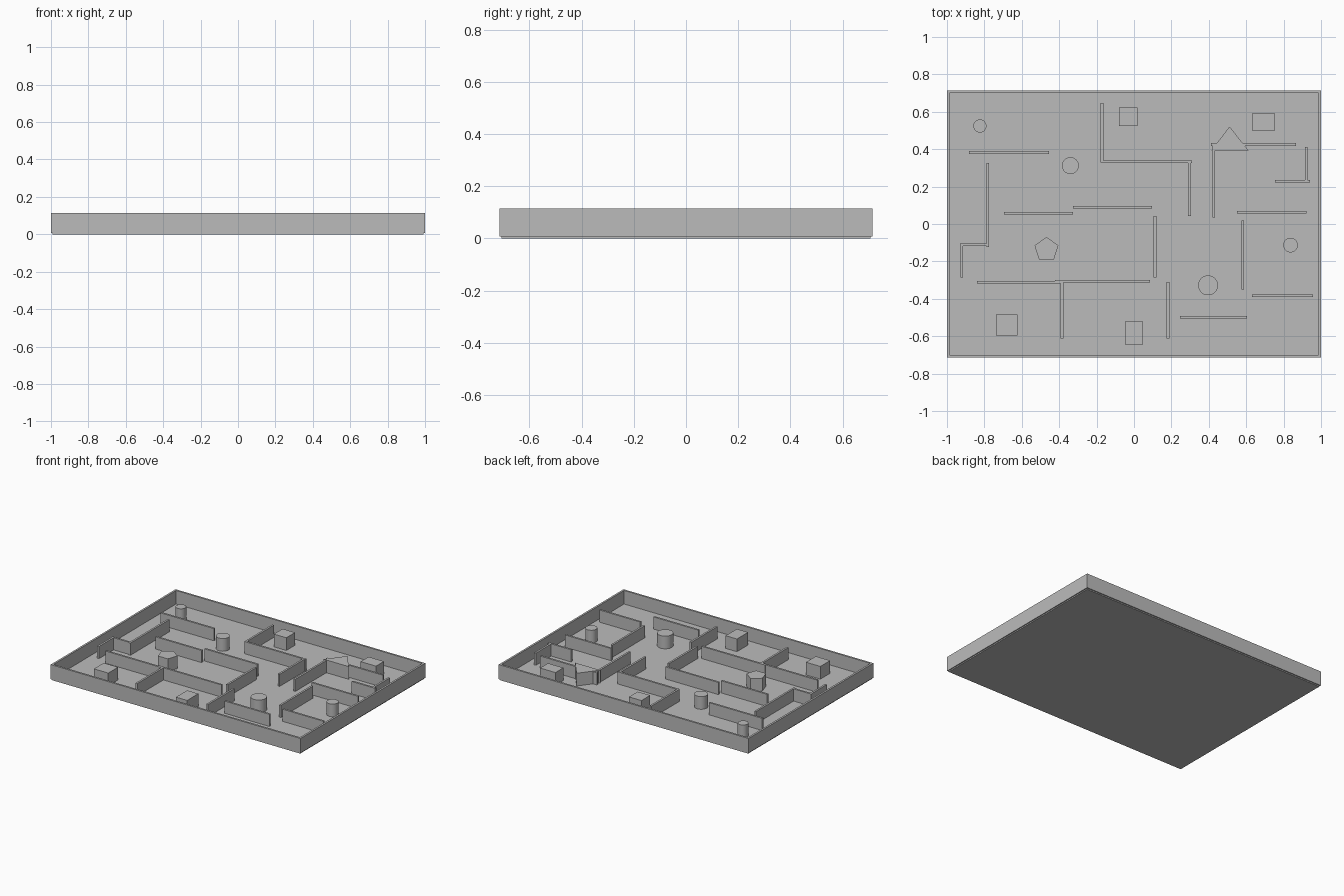
import bpy
import bmesh
from math import pi, sin, cos

# Remove the default object only
default = bpy.data.objects.get("Cube")
if default:
    bpy.data.objects.remove(default, do_unlink=True)

THICK = 0.014        # thickness of every wall
FLOOR = 0.016        # thickness of the floor slab
MID = FLOOR / 2      # walls and blocks are sunk halfway into the slab
RIM_TOP = 0.114
WALL_TOP = 0.104
BLOCK_TOP = 0.108
HALF_X, HALF_Y = 1.0, 0.714

# Single plain grey for the whole model
grey = bpy.data.materials.new("plain_grey")
grey.use_nodes = True
grey.diffuse_color = (0.5, 0.5, 0.5, 1)
grey.node_tree.nodes["Principled BSDF"].inputs["Base Color"].default_value = grey.diffuse_color


def prism(name, outline, bottom, top):
    """Extrude a counter-clockwise outline upward into a solid."""
    bm = bmesh.new()
    base = bm.faces.new([bm.verts.new((x, y, bottom)) for x, y in outline])
    extruded = bmesh.ops.extrude_face_region(bm, geom=[base], use_keep_orig=True)["geom"]
    raised = [v for v in extruded if isinstance(v, bmesh.types.BMVert)]
    bmesh.ops.translate(bm, verts=raised, vec=(0, 0, top - bottom))
    bmesh.ops.recalc_face_normals(bm, faces=bm.faces)
    mesh = bpy.data.meshes.new(name)
    bm.to_mesh(mesh)
    bm.free()
    mesh.materials.append(grey)
    obj = bpy.data.objects.new(name, mesh)
    bpy.context.collection.objects.link(obj)
    return obj


def box(name, x0, x1, y0, y1, bottom, top):
    return prism(name, [(x0, y0), (x1, y0), (x1, y1), (x0, y1)], bottom, top)


def polygon(x, y, radius, sides):
    """Regular outline with one corner pointing to the back."""
    angles = [pi / 2 + 2 * pi * i / sides for i in range(sides)]
    return [(x + radius * cos(a), y + radius * sin(a)) for a in angles]


# Floor slab, reaching the middle of the rim walls
slab_x, slab_y = HALF_X - THICK / 2, HALF_Y - THICK / 2
box("floor_slab", -slab_x, slab_x, -slab_y, slab_y, 0, FLOOR)

# Rim walls
inner_x, inner_y = HALF_X - THICK, HALF_Y - THICK
box("front_rim", -HALF_X, HALF_X, -HALF_Y, -inner_y, MID, RIM_TOP)
box("back_rim", -HALF_X, HALF_X, inner_y, HALF_Y, MID, RIM_TOP)
box("left_rim", inner_x, HALF_X, -inner_y, inner_y, MID, RIM_TOP)
box("right_rim", -HALF_X, -inner_x, -inner_y, inner_y, MID, RIM_TOP)

# Inner walls running across: start x, end x, y
across = [
    (-.883, -.455, .382), (-.93, -.776, -.111), (-.177, .31, .333),
    (-.696, -.327, .058), (-.327, .096, .09), (-.84, -.39, -.311),
    (-.423, .086, -.306), (.246, .605, -.499), (.632, .958, -.384),
    (.551, .921, .063), (.412, .867, .425), (.755, .942, .229),
]
for x0, x1, y in across:
    box("across_wall", x0, x1, y - THICK / 2, y + THICK / 2, MID, WALL_TOP)

# Inner walls running front to back: x, start y, end y
lengthwise = [
    (-.782, -.124, .325), (-.921, -.285, -.105), (-.171, .33, .647),
    (.297, .042, .33), (.112, -.285, .042), (-.385, -.611, -.31),
    (.182, -.611, -.311), (.581, -.349, .02), (.426, .036, .427),
    (.921, .229, .411),
]
for x, y0, y1 in lengthwise:
    box("lengthwise_wall", x - THICK / 2, x + THICK / 2, y0, y1, MID, WALL_TOP)

# Square and rectangular blocks: centre x, centre y, width, depth
blocks = [
    (-.03, .574, .1, .1), (.693, .546, .123, .091),
    (-.68, -.539, .115, .112), (0, -.582, .09, .128),
]
for x, y, w, d in blocks:
    box("square_block", x - w / 2, x + w / 2, y - d / 2, y + d / 2, MID, BLOCK_TOP)

# Round columns: centre x, centre y, radius
columns = [
    (-.824, .524, .035), (-.34, .312, .045),
    (.396, -.328, .053), (.837, -.113, .039),
]
for x, y, radius in columns:
    column = prism("round_column", polygon(x, y, radius, 40), MID, BLOCK_TOP)
    bpy.ops.object.select_all(action="DESELECT")
    column.select_set(True)
    bpy.context.view_layer.objects.active = column
    bpy.ops.object.shade_smooth_by_angle()

# Five-sided and three-sided blocks
prism("pentagon_block", polygon(-.468, -.136, .067, 5), MID, BLOCK_TOP)
prism("triangle_block", [(.412, .392), (.613, .392), (.511, .521)], MID, BLOCK_TOP)
